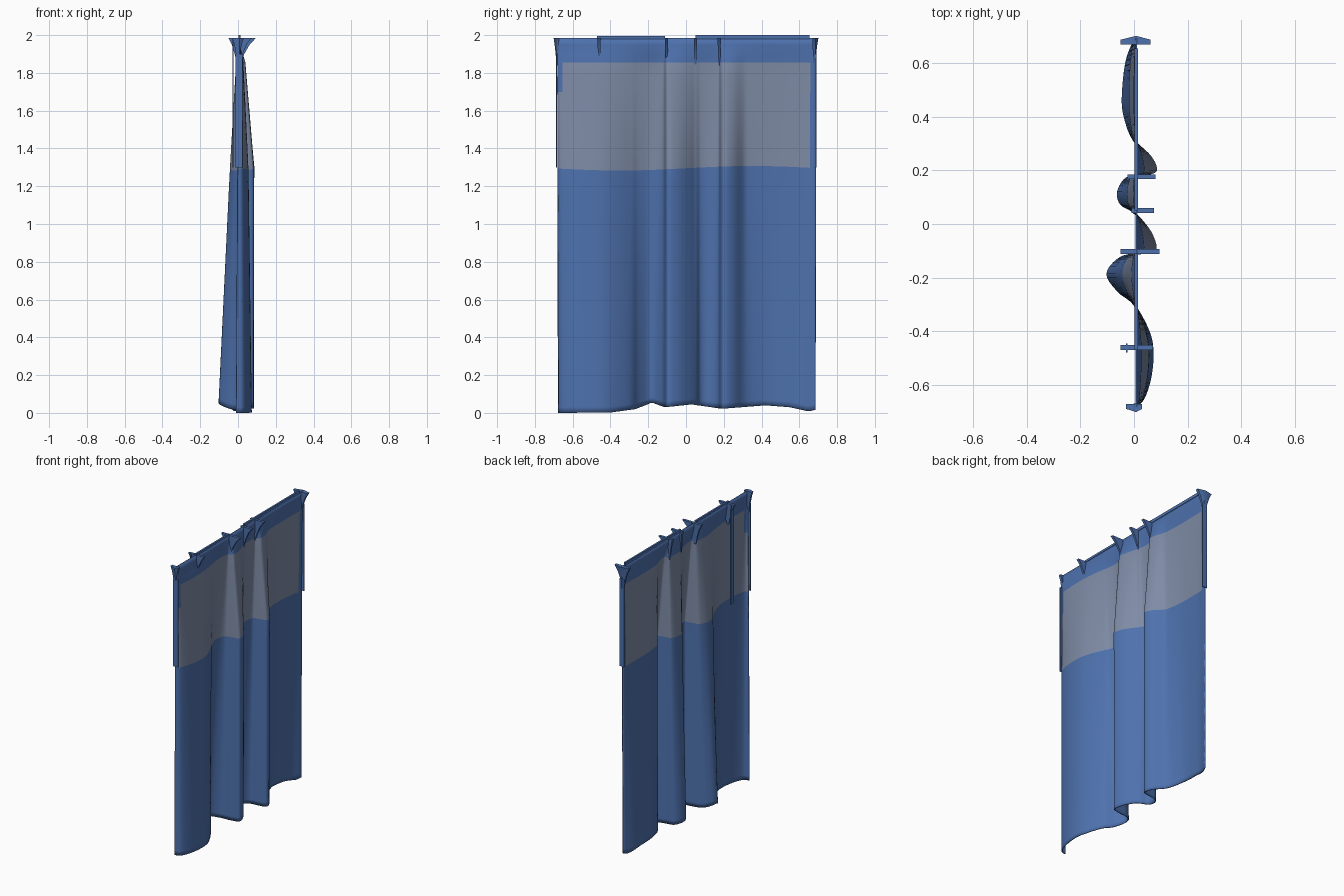
import bpy, bmesh, math
from mathutils import Vector

if "Cube" in bpy.data.objects:
    bpy.data.objects.remove(bpy.data.objects["Cube"])

def material(name, col):
    m = bpy.data.materials.new(name)
    m.diffuse_color = (*col, 1)
    m.use_nodes = True
    m.node_tree.nodes["Principled BSDF"].inputs["Base Color"].default_value = m.diffuse_color
    return m

BLUE = material("curtain blue", (0.075, 0.165, 0.42))
GREY = material("mesh panel grey", (0.21, 0.26, 0.38))

def make_object(name, bm, mats, angle=40):
    bmesh.ops.recalc_face_normals(bm, faces=bm.faces)
    me = bpy.data.meshes.new(name)
    bm.to_mesh(me)
    bm.free()
    ob = bpy.data.objects.new(name, me)
    bpy.context.collection.objects.link(ob)
    for m in mats:
        me.materials.append(m)
    bpy.ops.object.select_all(action='DESELECT')
    ob.select_set(True)
    bpy.context.view_layer.objects.active = ob
    bpy.ops.object.shade_smooth_by_angle(angle=math.radians(angle))
    return ob

# fold line of the cloth at the hem, as (x, y)
FOLDS = [(-.01, -.675), (.03, -.66), (.06, -.58), (.07, -.48), (.055, -.40),
         (0, -.30), (-.06, -.25), (-.10, -.185), (-.05, -.125), (.03, -.108),
         (.078, -.095), (.065, -.04), (.03, .01), (-.01, .05), (-.05, .075),
         (-.06, .12), (-.03, .17), (.03, .182), (.08, .198), (.06, .25),
         (0, .31), (-.03, .38), (-.043, .46), (-.03, .6), (0, .685)]
# hem height along y
HEM = [(-.69, 0), (-.4, .002), (-.27, .02), (-.18, .055), (-.11, .03), (.03, .045),
       (.19, .022), (.42, .04), (.55, .03), (.65, .008), (.7, .02)]

def lerp_table(tab, v):
    for (a, fa), (b, fb) in zip(tab, tab[1:]):
        if v <= b:
            t = max(0, (v - a) / (b - a))
            return fa + (fb - fa) * t
    return tab[-1][1]

def smooth_path(pts, n):
    p = [Vector(q) for q in pts]
    p = [2 * p[0] - p[1]] + p + [2 * p[-1] - p[-2]]
    out = []
    for i in range(1, len(p) - 2):
        a, b, c, d = p[i - 1:i + 3]
        for k in range(n):
            t = k / n
            out.append(0.5 * (2 * b + (c - a) * t + (2 * a - 5 * b + 4 * c - d) * t * t
                              + (3 * b - a - 3 * c + d) * t ** 3))
    return out + [p[-2]]

path = smooth_path(FOLDS, 5)
ROWS = [0, .03, .08, .16] + [.16 + .114 * i for i in range(1, 10)] + \
       [1.295, 1.4, 1.5, 1.6, 1.7, 1.78, 1.855, 1.9, 1.95, 1.985]

def cloth_point(x, y, z):
    # folds flatten towards the header band
    k = .42 if x < 0 else (.72 if y < -.15 else 1.0)
    f = lerp_table([(0, 1), (1.295, k), (1.855, k * .35), (1.95, 0), (2, 0)], z)
    c = lerp_table([(0, 0), (1.295, .002), (1.9, .008), (2, .008)], z)
    low = max(0, 1 - z / 1.3)
    wob = .012 * math.sin(4.5 * y) * max(0, 1 - abs(z - 1.295) / .1)
    return (x * f + c, y * (1 + .004 * z), z + lerp_table(HEM, y) * low + wob)

# cloth sheet with the see-through panel across the upper part
bm = bmesh.new()
grid = [[bm.verts.new(cloth_point(p.x, p.y, z)) for p in path] for z in ROWS]
for i in range(len(ROWS) - 1):
    for j in range(len(path) - 1):
        f = bm.faces.new((grid[i][j], grid[i][j + 1], grid[i + 1][j + 1], grid[i + 1][j]))
        y = path[j].y
        panel = 1.29 < ROWS[i] < 1.85 and y < .64 and not (y < -.655 and ROWS[i] > 1.68)
        f.material_index = 1 if panel else 0
sheet = make_object("curtain_sheet", bm, [BLUE, GREY], 50)
mod = sheet.modifiers.new("thickness", 'SOLIDIFY')
mod.thickness = .006
mod.offset = 0

# gathered pinches that flare out of the header band: y, x min, x max
def pinch(name, y, x0, x1, tip=0.0):
    bm = bmesh.new()
    levels = [(1.84, .1, .004), (1.9, .35, .006), (1.95, .65, .008), (1.985, 1, .009)]
    rings = []
    for z, s, w in levels:
        xs = (x0 * s, .008, x1 * s)
        front = [bm.verts.new((x, y - w + (tip * s if k == 1 and tip < 0 else 0), z))
                 for k, x in enumerate(xs)]
        back = [bm.verts.new((x, y + w + (tip * s if k == 1 and tip > 0 else 0), z))
                for k, x in enumerate(xs)]
        rings.append(front + back[::-1])
    for a, b in zip(rings, rings[1:]):
        for k in range(6):
            n = (k + 1) % 6
            bm.faces.new((a[k], a[n], b[n], b[k]))
    bm.faces.new(rings[0][::-1])
    bm.faces.new(rings[-1])
    make_object(name, bm, [BLUE])

for i, (y, x0, x1) in enumerate([(-.46, -.05, .07), (-.103, -.05, .095),
                                 (.05, -.01, .075), (.176, -.025, .08)]):
    pinch(f"header_pinch_{i + 1}", y, x0, x1)
pinch("end_pinch_front", -.68, -.03, .03, -.012)
pinch("end_pinch_back", .678, -.05, .062, .014)

def box(name, x0, x1, y0, y1, z0, z1):
    bm = bmesh.new()
    bmesh.ops.create_cube(bm, size=1)
    for v in bm.verts:
        v.co = (x0 if v.co.x < 0 else x1, y0 if v.co.y < 0 else y1, z0 if v.co.z < 0 else z1)
    make_object(name, bm, [BLUE])

# thin strips along the top edge
box("top_strip_front", .002, .014, -.47, -.11, 1.98, 1.995)
box("top_strip_back", .002, .014, .05, .655, 1.98, 2.0)
# tie hanging on the far side, and side hems
box("hanging_tie", -.03, -.024, -.478, -.445, 1.3, 1.98)
box("side_hem_front", -.012, .024, -.688, -.682, 1.3, 1.9)
box("side_hem_back", -.012, .024, .684, .69, 1.3, 1.9)
